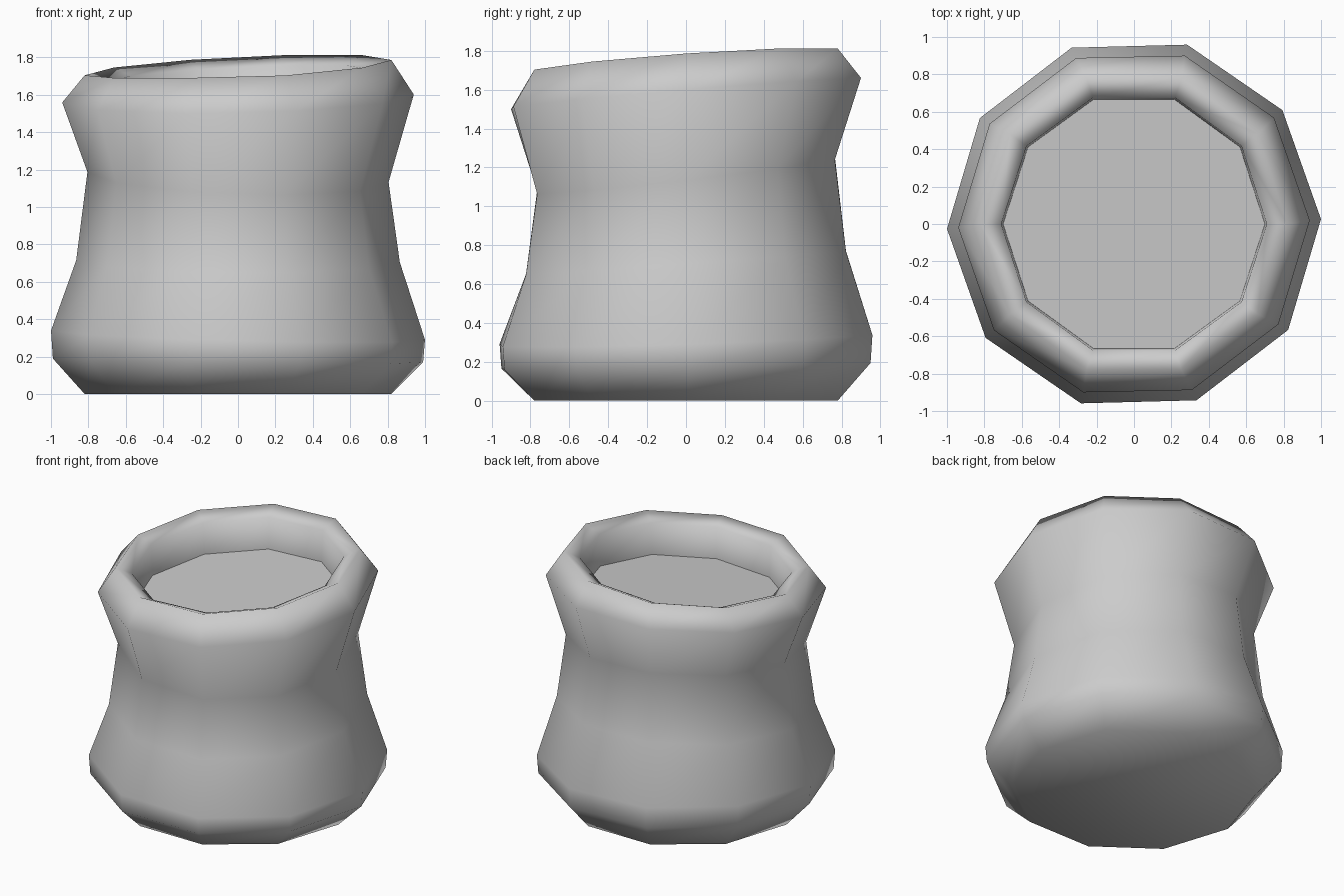
import bpy, bmesh
from math import sin, cos, pi, radians

if "Cube" in bpy.data.objects:
    bpy.data.objects.remove(bpy.data.objects["Cube"], do_unlink=True)

SIDES = 10

clay = bpy.data.materials.new("plain grey clay")
clay.use_nodes = True
grey = (0.6, 0.6, 0.6, 1)
clay.diffuse_color = grey
clay.node_tree.nodes["Principled BSDF"].inputs["Base Color"].default_value = grey


def ring(bm, radius, z, tilt_x=0, tilt_y=0, twist=0, low=0, high=9):
    """Ten-sided ring whose height leans with x and y, clamped to a range."""
    verts = []
    for i in range(SIDES):
        a = 2 * pi * i / SIDES + radians(twist)
        x, y = radius * cos(a), radius * sin(a)
        h = min(max(z + tilt_x * x + tilt_y * y, low), high)
        verts.append(bm.verts.new((x, y, h)))
    return verts


def finish(bm, name):
    bmesh.ops.recalc_face_normals(bm, faces=bm.faces)
    for f in bm.faces:
        f.smooth = True
    mesh = bpy.data.meshes.new(name)
    bm.to_mesh(mesh)
    bm.free()
    mesh.materials.append(clay)
    obj = bpy.data.objects.new(name, mesh)
    bpy.context.collection.objects.link(obj)
    return obj


# Pot wall: radius, height, lean in x, lean in y, twist, lowest, highest
profile = [
    (0.82, 0.0),
    (0.99, 0.18, -0.01, 0.018, 1.5),
    (1.0, 0.315, -0.025, 0.031, 1.5),
    (0.865, 0.71, -0.006, 0.072),
    (0.805, 1.16, -0.034, 0.115),
    (0.94, 1.58, 0.021, 0.083, 1.2),
    (0.82, 1.745, 0.05, 0.07, 0, 1.69, 1.82),
    (0.71, 1.70, 0.05, 0.07, 0, 1.64, 1.77),
    (0.70, 1.47, 0.05, 0.07),
]
bm = bmesh.new()
rings = [ring(bm, *p) for p in profile]
bm.faces.new(rings[0])
for lower, upper in zip(rings, rings[1:]):
    for i in range(SIDES):
        j = (i + 1) % SIDES
        bm.faces.new((lower[i], lower[j], upper[j], upper[i]))
finish(bm, "pot_wall")

# Filling disc that closes the opening below the rim
bm = bmesh.new()
bm.faces.new(ring(bm, 0.70, 1.47, 0.05, 0.07))
disc = finish(bm, "filling_surface")
if disc.data.polygons[0].normal.z < 0:
    disc.data.flip_normals()
